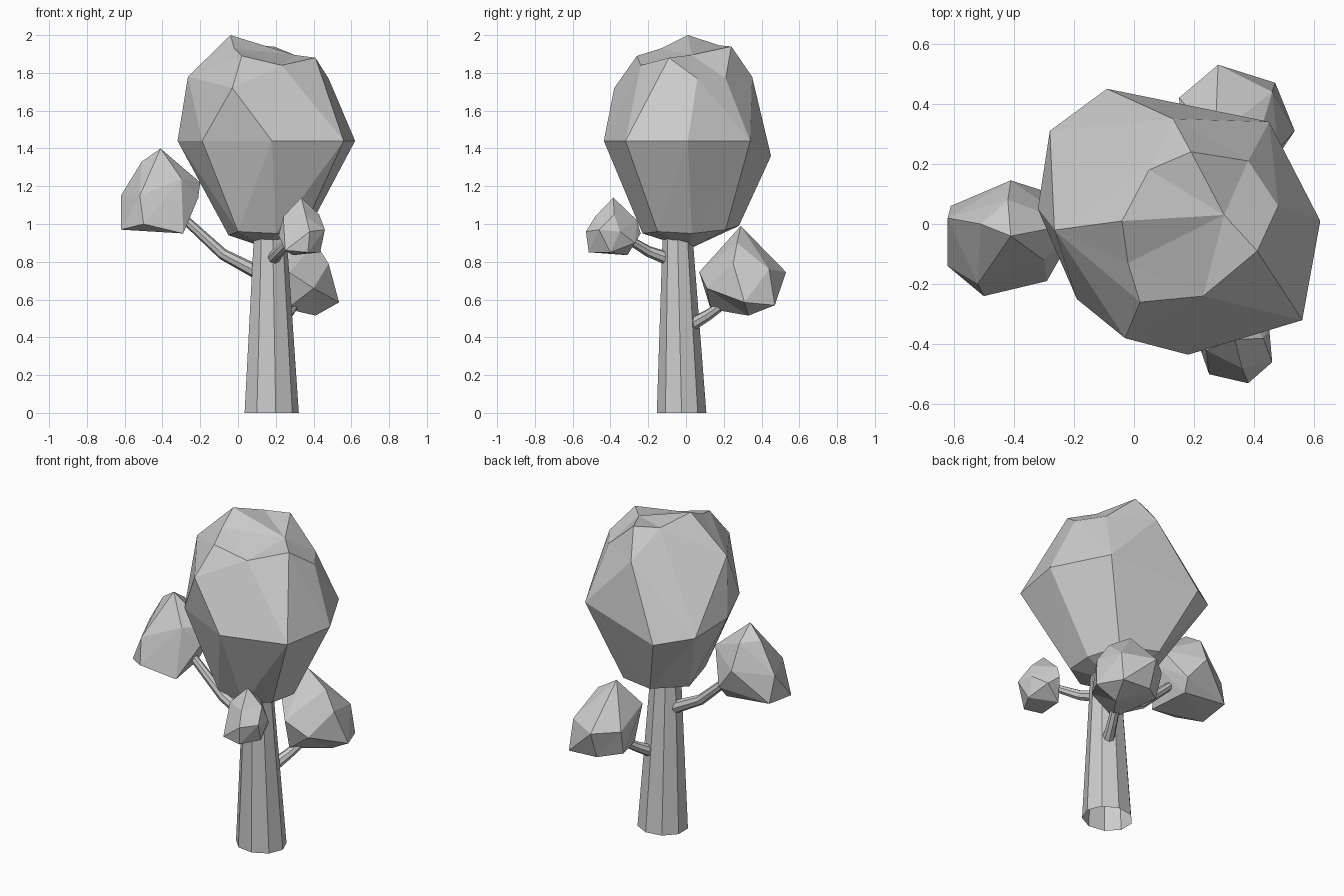
import bpy, bmesh
from math import cos, sin, tau
from mathutils import Vector


def finish(bm, name):
    bmesh.ops.recalc_face_normals(bm, faces=bm.faces[:])
    mesh = bpy.data.meshes.new(name)
    bm.to_mesh(mesh)
    bm.free()
    ob = bpy.data.objects.new(name, mesh)
    bpy.context.collection.objects.link(ob)
    return ob


def tube(name, path, radii, sides):
    """Open faceted tube along a path; level rings when the path is upright."""
    pts = [Vector(p) for p in path]
    bm = bmesh.new()
    rings = []
    for i, (p, r) in enumerate(zip(pts, radii)):
        t = (pts[min(i + 1, len(pts) - 1)] - pts[max(i - 1, 0)]).normalized()
        if t.z > 0.95:
            u, v = Vector((1, 0, 0)), Vector((0, 1, 0))
        else:
            u = t.cross(Vector((0, 0, 1))).normalized()
            v = t.cross(u)
        rings.append([bm.verts.new(p + r * (cos(tau * k / sides) * u + sin(tau * k / sides) * v))
                      for k in range(sides)])
    for a, b in zip(rings, rings[1:]):
        for k in range(sides):
            n = (k + 1) % sides
            bm.faces.new((a[k], a[n], b[n], b[k]))
    return finish(bm, name)


def foliage(name, pts):
    """Faceted clump: connect the points as seen from the centre, keeping dents."""
    lo = [min(p[i] for p in pts) for i in range(3)]
    hi = [max(p[i] for p in pts) for i in range(3)]
    bm = bmesh.new()
    pairs = []
    for p in pts:
        d = Vector([(2 * p[i] - lo[i] - hi[i]) / (hi[i] - lo[i]) for i in range(3)])
        pairs.append((bm.verts.new(d.normalized()), p))
    bmesh.ops.convex_hull(bm, input=bm.verts[:])
    for v, p in pairs:
        v.co = p
    return finish(bm, name)


# Trunk, slightly flattened front to back
trunk = tube("trunk", [(0.174, -0.026, 0), (0.168, -0.05, 0.96)], [0.148, 0.088], 9)
trunk.scale.y = 0.9

# Main crown: top rim and dent, shoulder, widest ring, lower ring
top = [(-.04, .01, 2.0), (.05, .18, 1.945), (.19, .24, 1.94), (.41, -.09, 1.88),
       (.23, -.24, 1.84), (.02, -.26, 1.89), (-.02, -.13, 1.93), (.30, .03, 1.895)]
shoulder = [(-.265, -.02, 1.78), (.13, .35, 1.78), (.38, .21, 1.77), (.48, .06, 1.77),
            (-.03, -.38, 1.72)]
middle = [(-.32, .05, 1.44), (-.19, -.25, 1.44), (.18, -.435, 1.44), (.56, -.32, 1.44),
          (.62, .01, 1.44), (.45, .34, 1.44), (-.09, .45, 1.36), (-.28, .31, 1.40)]
lower = [(-.05, .04, .94), (.0, -.19, .96), (.20, -.23, .95), (.34, -.15, .96),
         (.36, .03, .95), (.28, .21, .97), (.05, .28, .99), (.16, .02, .87)]
foliage("main_crown", top + shoulder + middle + lower)

# Left branch and clump
tube("left_branch", [(.15, -.03, .72), (-.08, -.03, .84), (-.32, -.03, 1.06)],
     [.04, .03, .023], 8)
foliage("left_leaf_clump", [
    (-.41, -.04, 1.40), (-.51, 0, 1.33), (-.42, .08, 1.32), (-.20, 0, 1.22),
    (-.21, -.05, 1.14), (-.62, .02, 1.15), (-.52, -.20, 1.15), (-.62, -.14, .97),
    (-.61, .06, .99), (-.50, -.24, 1.0), (-.29, -.19, .95), (-.30, .11, 1.03),
    (-.41, .145, 1.17), (-.32, .06, .96), (-.30, -.12, 1.24)])

# Front branch and clump
tube("front_branch", [(.17, -.05, .80), (.22, -.20, .855), (.30, -.34, .94)],
     [.038, .029, .022], 8)
foliage("front_leaf_clump", [
    (.335, -.385, 1.14), (.43, -.38, 1.05), (.46, -.46, .97), (.24, -.42, 1.04),
    (.36, -.48, 1.04), (.38, -.53, .96), (.25, -.50, .86), (.37, -.515, .85),
    (.435, -.40, .85), (.29, -.31, .835), (.40, -.27, .90), (.34, -.24, .95),
    (.45, -.35, .96), (.34, -.26, 1.02), (.215, -.40, .94)])

# Back branch and clump
tube("back_branch", [(.20, .0, .45), (.26, .12, .52), (.33, .26, .62)],
     [.038, .029, .022], 8)
foliage("back_leaf_clump", [
    (.27, .29, .99), (.41, .27, .90), (.28, .53, .745), (.15, .42, .75),
    (.17, .18, .83), (.27, .07, .745), (.48, .25, .79), (.46, .44, .76),
    (.47, .47, .57), (.535, .31, .585), (.41, .33, .515), (.28, .47, .58),
    (.16, .38, .60), (.26, .13, .55), (.40, .11, .66)])
